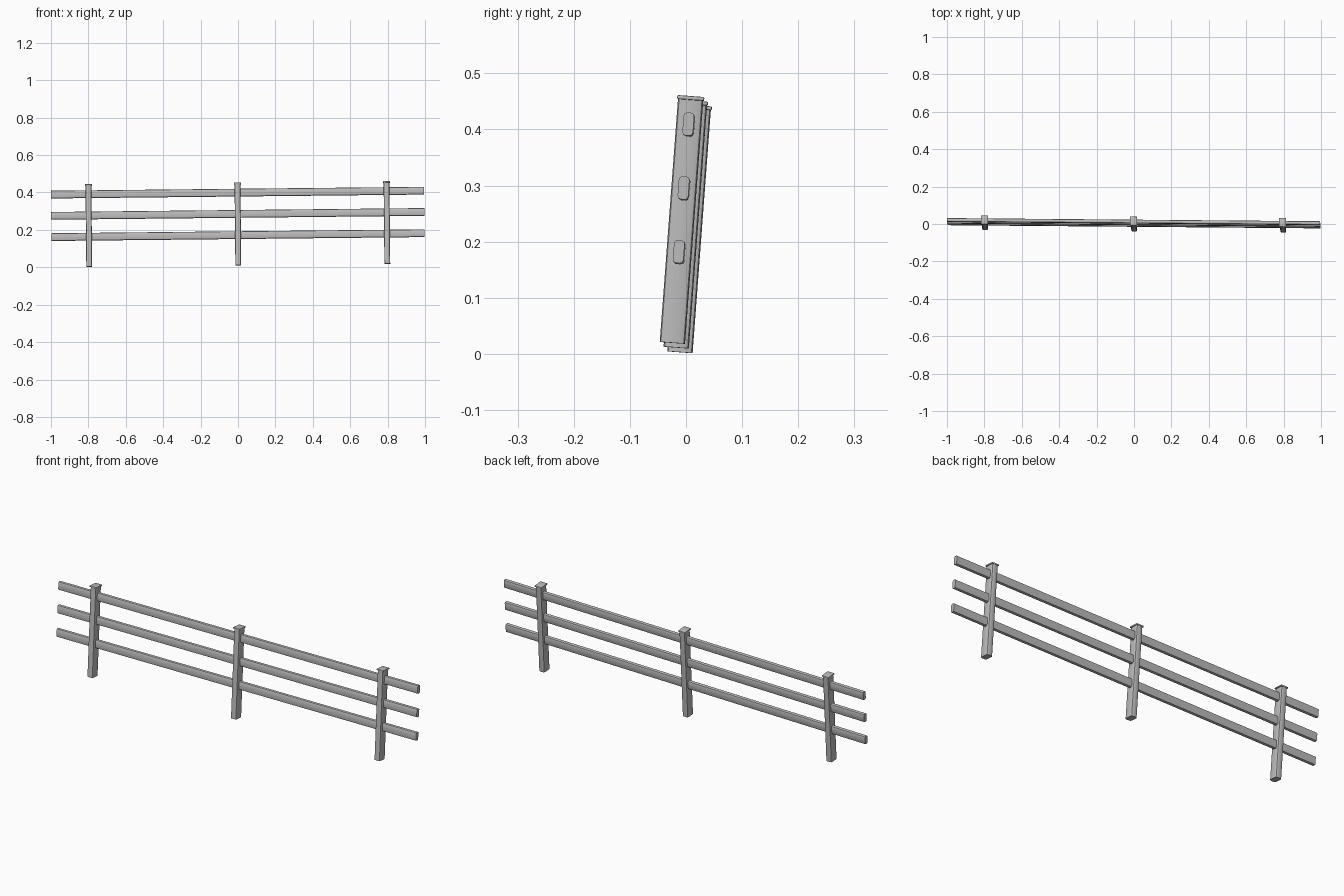
import bpy
import bmesh
import math
from mathutils import Matrix, Vector

old = bpy.data.objects.get("Cube")
if old:
    bpy.data.objects.remove(old, do_unlink=True)

# Single weathered grey for the whole fence
grey = bpy.data.materials.new("weathered grey")
grey.use_nodes = True
colour = (0.5, 0.5, 0.5, 1)
grey.diffuse_color = colour
grey.node_tree.nodes["Principled BSDF"].inputs["Base Color"].default_value = colour

# The fence leans back slightly and climbs gently towards its left end
along = Vector((1, -0.0085, 0.0105)).normalized()
up = Vector((-0.0105, 0.075, 1))
up = (up - along * up.dot(along)).normalized()
across = up.cross(along)
frame = Matrix((along, across, up)).transposed().to_4x4()
frame.translation = (0.0015, -0.0175, 0.0113)


def beam(name, centre, size, bevel, axis, segments=2):
    """Box whose edges are rounded; axis limits the rounding to edges along it."""
    bm = bmesh.new()
    bmesh.ops.create_cube(bm, size=1)
    bmesh.ops.scale(bm, vec=size, verts=bm.verts)
    edges = []
    for e in bm.edges:
        d = e.verts[1].co - e.verts[0].co
        if axis is None or abs(d[axis]) > 0.9 * d.length:
            edges.append(e)
    bmesh.ops.bevel(bm, geom=edges, offset=bevel, segments=segments,
                    profile=0.5, affect='EDGES')
    mesh = bpy.data.meshes.new(name)
    bm.to_mesh(mesh)
    bm.free()
    mesh.materials.append(grey)
    obj = bpy.data.objects.new(name, mesh)
    bpy.context.collection.objects.link(obj)
    obj.matrix_world = frame @ Matrix.Translation(centre)
    bpy.ops.object.select_all(action='DESELECT')
    obj.select_set(True)
    bpy.context.view_layer.objects.active = obj
    bpy.ops.object.shade_smooth_by_angle(angle=math.radians(35))
    return obj


# Posts with thin overhanging caps
post_height, cap_height = 0.434, 0.007
for side, x in (("right", -0.797), ("middle", 0), ("left", 0.797)):
    beam(side + "_post", (x, 0, post_height / 2),
         (0.031, 0.045, post_height), 0.007, axis=2)
    beam(side + "_post_cap", (x, 0, post_height + cap_height / 2),
         (0.038, 0.048, cap_height), 0.002, axis=None)

# Three rails running through the posts
for level, z in (("lower", 0.161), ("middle", 0.275), ("upper", 0.389)):
    beam(level + "_rail", (0, 0.001, z), (1.995, 0.019, 0.041), 0.006, axis=0)
